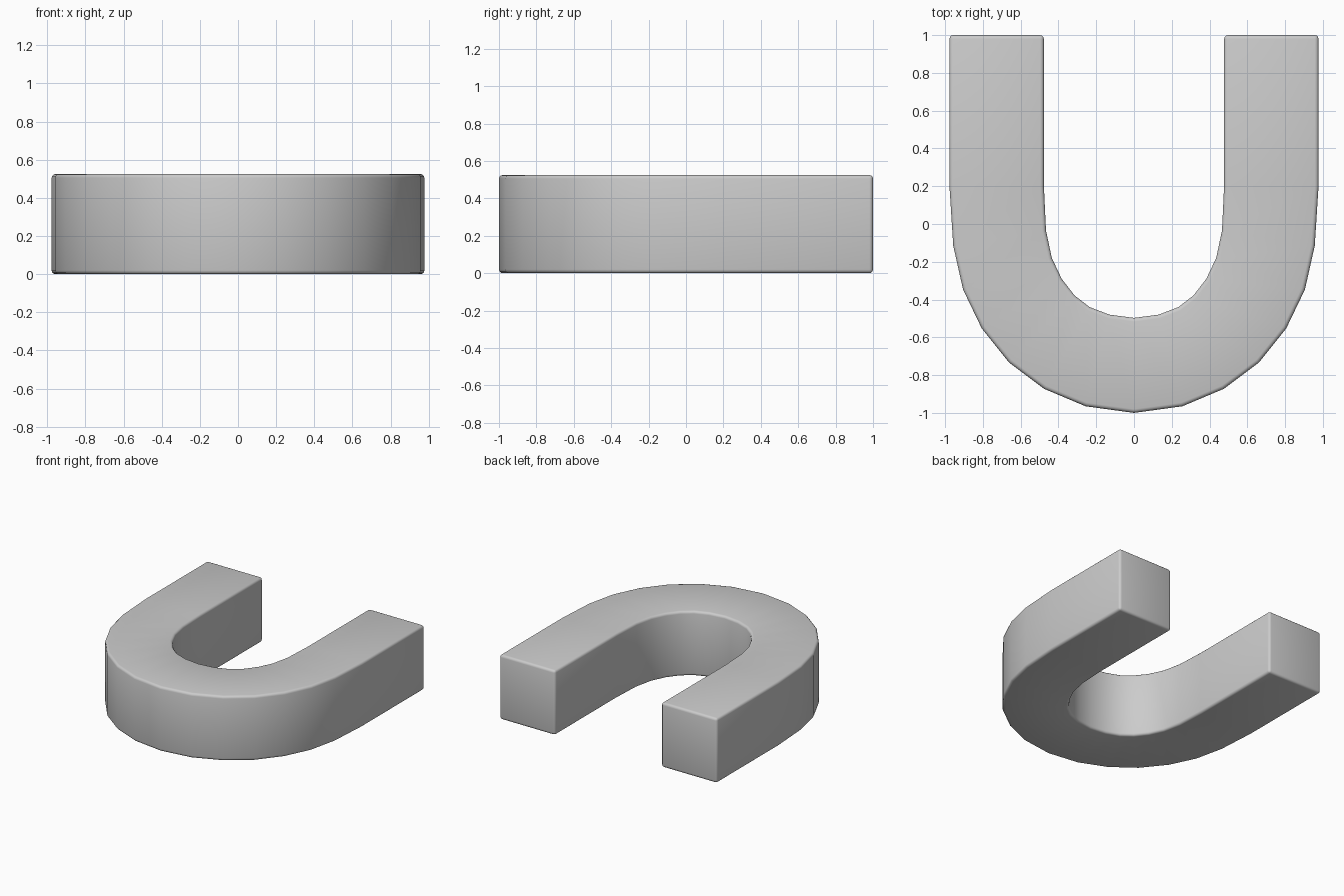
import bpy, bmesh, math

if "Cube" in bpy.data.objects:
    bpy.data.objects.remove(bpy.data.objects["Cube"])

HEIGHT = 0.525
# Matching outer and inner outline points of the right half, leg tip to bend
outer = [(0.977, 1.0), (0.977, 0.2), (0.957, -0.115), (0.905, -0.347), (0.806, -0.553),
         (0.662, -0.733), (0.475, -0.873), (0.256, -0.965), (0.0, -1.0)]
inner = [(0.477, 1.0), (0.477, 0.2), (0.466, -0.035), (0.435, -0.18), (0.383, -0.29),
         (0.315, -0.378), (0.235, -0.44), (0.13, -0.48), (0.0, -0.497)]


def mirrored(points):
    return points + [(-x, y) for x, y in reversed(points[:-1])]


# Flat U-shaped strip
bm = bmesh.new()
rows = [[bm.verts.new((x, y, 0)) for x, y in mirrored(line)] for line in (outer, inner)]
for i in range(len(rows[0]) - 1):
    bm.faces.new((rows[0][i], rows[0][i + 1], rows[1][i + 1], rows[1][i]))

# Raise it into a solid
result = bmesh.ops.extrude_face_region(bm, geom=bm.faces[:], use_keep_orig=True)
top = [v for v in result["geom"] if isinstance(v, bmesh.types.BMVert)]
bmesh.ops.translate(bm, verts=top, vec=(0, 0, HEIGHT))
bmesh.ops.recalc_face_normals(bm, faces=bm.faces[:])

# Round the rims and the corners of the leg tips
sharp = [e for e in bm.edges if e.calc_face_angle(0) > math.radians(40)]
bmesh.ops.bevel(bm, geom=sharp, offset=0.02, offset_type='OFFSET', segments=3,
                profile=0.5, affect='EDGES', clamp_overlap=True)
for f in bm.faces:
    f.smooth = True

mesh = bpy.data.meshes.new("horseshoe_magnet")
bm.to_mesh(mesh)
bm.free()
magnet = bpy.data.objects.new("horseshoe_magnet", mesh)
bpy.context.collection.objects.link(magnet)
